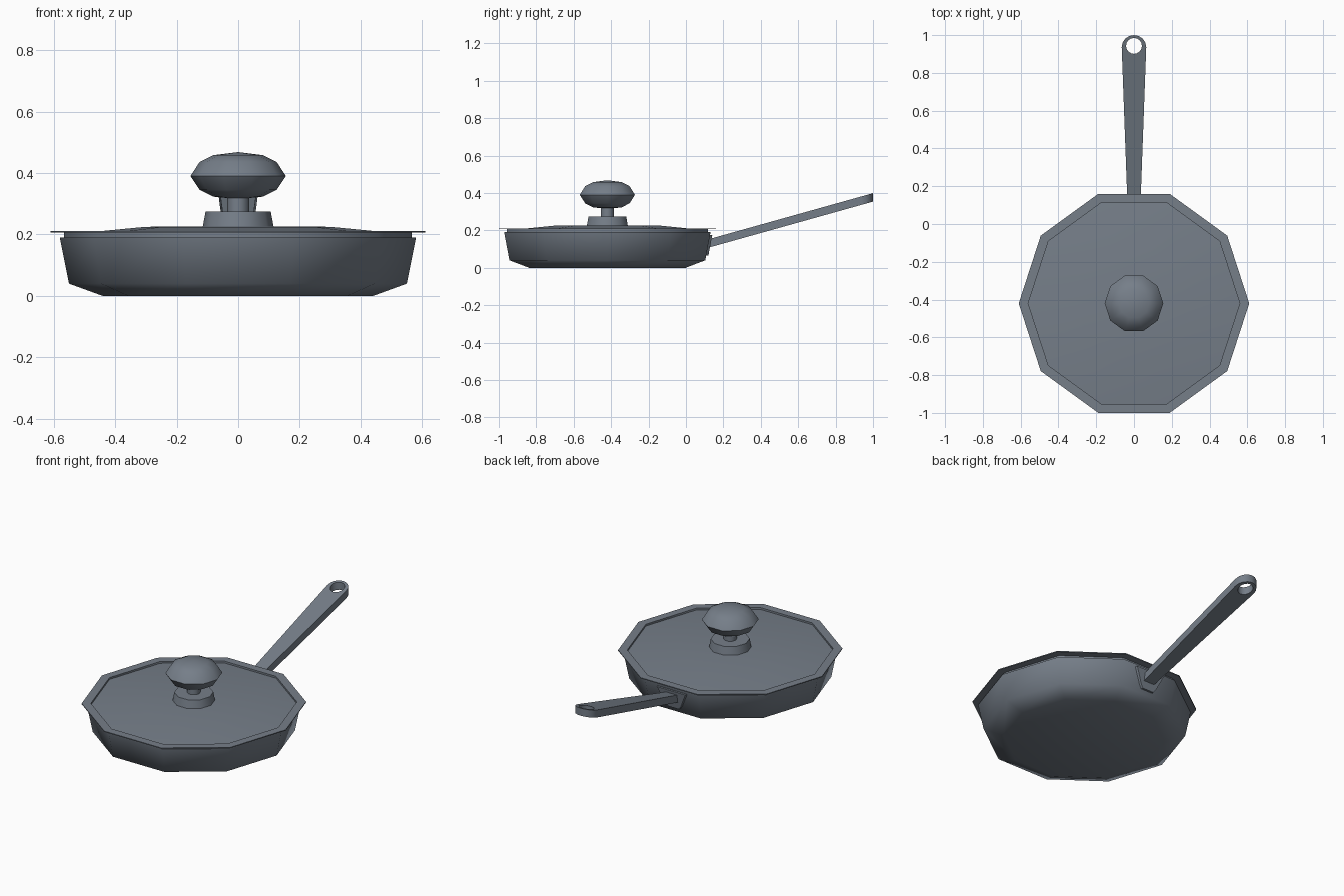
import bpy, bmesh, math
from mathutils import Matrix, Vector

if "Cube" in bpy.data.objects:
    bpy.data.objects.remove(bpy.data.objects["Cube"])

CY = -0.42      # centre of the pan in y
SIDES = 10

mat = bpy.data.materials.new("slate_grey")
mat.diffuse_color = (0.18, 0.21, 0.25, 1)
mat.use_nodes = True
mat.node_tree.nodes["Principled BSDF"].inputs["Base Color"].default_value = mat.diffuse_color


def finish(name, bm, angle):
    """Turn a bmesh into a named, shaded object."""
    bmesh.ops.recalc_face_normals(bm, faces=bm.faces)
    me = bpy.data.meshes.new(name)
    bm.to_mesh(me)
    bm.free()
    me.materials.append(mat)
    ob = bpy.data.objects.new(name, me)
    bpy.context.collection.objects.link(ob)
    bpy.ops.object.select_all(action='DESELECT')
    ob.select_set(True)
    bpy.context.view_layer.objects.active = ob
    bpy.ops.object.shade_smooth_by_angle(angle=math.radians(angle))
    return ob


def lathe(name, profile, angle):
    """Ten-sided turned part from (radius, height) points."""
    bm = bmesh.new()
    rings = []
    for r, z in profile:
        if r == 0:
            rings.append([bm.verts.new((0, CY, z))] * SIDES)
        else:
            rings.append([bm.verts.new((r * math.cos(2 * math.pi * i / SIDES),
                                        CY + r * math.sin(2 * math.pi * i / SIDES), z))
                          for i in range(SIDES)])
    for a, b in zip(rings, rings[1:]):
        for i in range(SIDES):
            j = (i + 1) % SIDES
            bm.faces.new(list(dict.fromkeys((a[i], a[j], b[j], b[i]))))
    return finish(name, bm, angle)


# Hollow pan body
lathe("pan", [(0, 0), (.44, 0), (.55, .04), (.58, .19), (.567, .19),
              (.535, .05), (.44, .015), (0, .015)], 62)

# Lid with raised flat flange and shallow dome
lathe("lid", [(0, .226), (.3, .225), (.56, .2), (.56, .211), (.61, .211), (.61, .206),
              (.566, .206), (.566, .187), (.55, .187), (.3, .213), (0, .213)], 40)

# Knob: collar, stem and rounded grip
lathe("knob_collar", [(0, .22), (.116, .22), (.106, .274), (0, .274)], 40)
lathe("knob_stem", [(0, .27), (.036, .27), (.036, .33), (0, .33)], 40)
lathe("knob_grip", [(0, .468), (.08, .458), (.125, .436), (.155, .39),
                    (.125, .345), (.08, .323), (0, .315)], 62)

# Handle outline with a hanging hole, extruded and sheared upwards
tip = [(.065 * math.cos(a), .937 + .063 * math.sin(a))
       for a in (math.pi * i / 8 for i in range(9))]
outline = [(-.035, .12), (.035, .12)] + tip
hole = [(.042 * math.cos(math.pi * i / 8), .943 + .042 * math.sin(math.pi * i / 8))
        for i in range(16)]
curve = bpy.data.curves.new("handle_outline", 'CURVE')
curve.dimensions = '2D'
curve.fill_mode = 'BOTH'
curve.extrude = .0225
for pts in (outline, hole):
    s = curve.splines.new('POLY')
    s.points.add(len(pts) - 1)
    for p, (x, y) in zip(s.points, pts):
        p.co = (x, y, 0, 1)
    s.use_cyclic_u = True
tmp = bpy.data.objects.new("handle_outline", curve)
bpy.context.collection.objects.link(tmp)
bpy.context.view_layer.update()
me = bpy.data.meshes.new_from_object(tmp.evaluated_get(bpy.context.evaluated_depsgraph_get()))
bm = bmesh.new()
bm.from_mesh(me)
bpy.data.objects.remove(tmp)
bmesh.ops.remove_doubles(bm, verts=bm.verts, dist=1e-5)
for v in bm.verts:
    v.co.z += .13 + (v.co.y - .12) * .28
finish("handle", bm, 40)

# Tapered mounting plate lying on the sloped back wall
bm = bmesh.new()
shape = [(-.1, .175), (.1, .175), (.055, .085), (.04, .066), (-.04, .066), (-.055, .085)]


def wall_y(z):
    return CY + math.cos(math.pi / SIDES) * (.55 + .2 * (z - .04))


back = [bm.verts.new((x, wall_y(z) - .004, z)) for x, z in shape]
front = [bm.verts.new((x * .94, wall_y(z) + .012, z)) for x, z in shape]
bm.faces.new(back)
bm.faces.new(front)
for i in range(len(shape)):
    j = (i + 1) % len(shape)
    bm.faces.new((back[i], back[j], front[j], front[i]))
finish("handle_plate", bm, 30)
